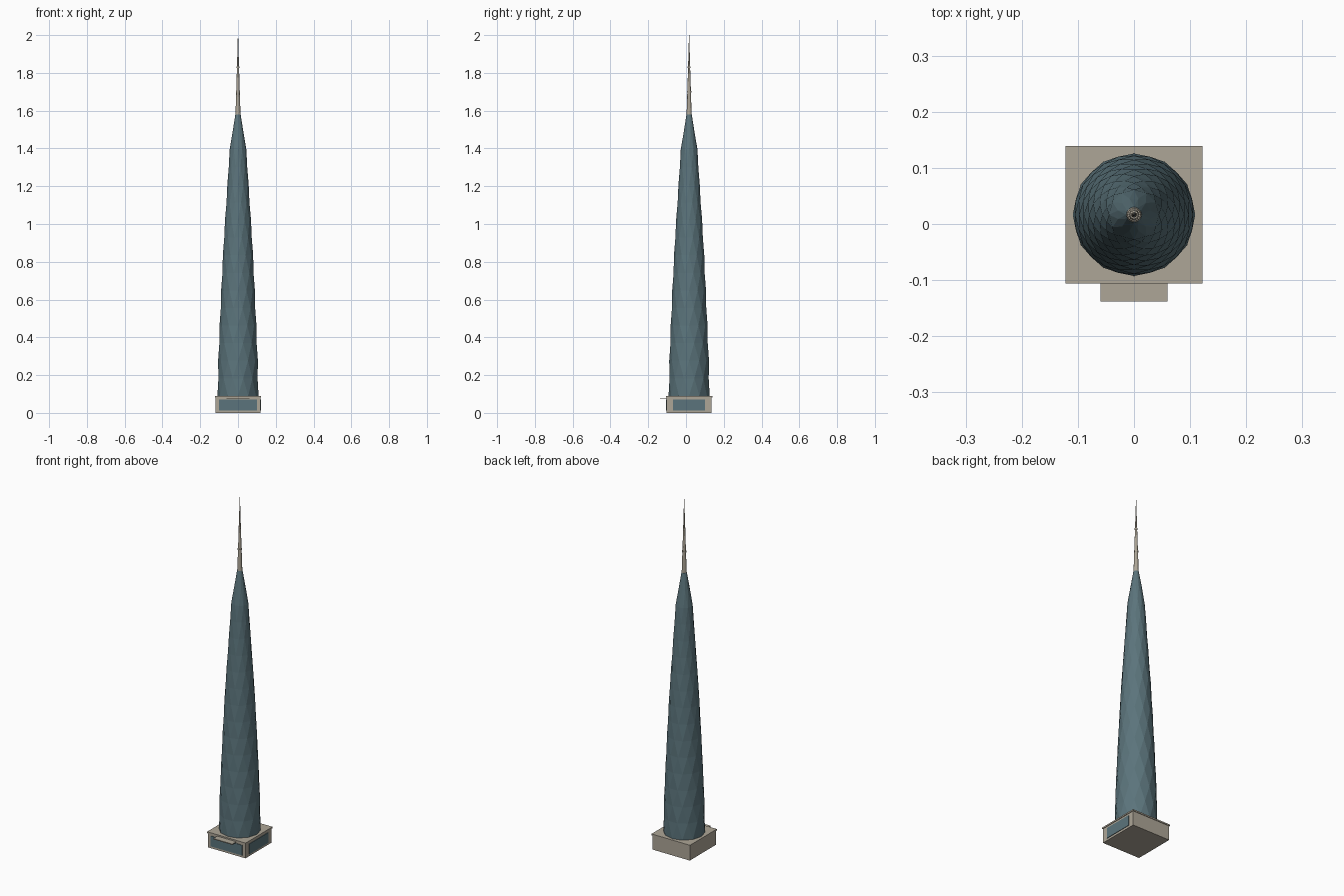
import bpy, bmesh, math

if "Cube" in bpy.data.objects:
    bpy.data.objects.remove(bpy.data.objects["Cube"])

CY = 0.0165  # tower axis in y

def material(name, color):
    m = bpy.data.materials.new(name)
    m.diffuse_color = (*color, 1)
    m.use_nodes = True
    m.node_tree.nodes["Principled BSDF"].inputs["Base Color"].default_value = m.diffuse_color
    return m

stone = material("pale stone", (0.42, 0.38, 0.31))
glass = material("blue grey glass", (0.105, 0.175, 0.2))

def finish(name, bm, mat):
    bmesh.ops.recalc_face_normals(bm, faces=bm.faces[:])
    me = bpy.data.meshes.new(name)
    bm.to_mesh(me)
    bm.free()
    me.materials.append(mat)
    ob = bpy.data.objects.new(name, me)
    bpy.context.collection.objects.link(ob)
    return ob

def box(name, lo, hi, mat):
    bm = bmesh.new()
    bmesh.ops.create_cube(bm, size=1)
    for v in bm.verts:
        v.co = [(a + b) / 2 + c * (b - a) for a, b, c in zip(lo, hi, v.co)]
    return finish(name, bm, mat)

def lathe(name, rings, sides, mat, stagger=False):
    # stacked rings; staggered rings give a diamond pattern of triangles
    bm = bmesh.new()
    loops = []
    for i, (z, r) in enumerate(rings):
        off = 0.5 * (i % 2) if stagger else 0
        loops.append([bm.verts.new((r * math.cos(2 * math.pi * (k + off) / sides),
                                    CY + r * math.sin(2 * math.pi * (k + off) / sides), z))
                      for k in range(sides)])
    for i in range(len(loops) - 1):
        a, b = loops[i], loops[i + 1]
        for k in range(sides):
            n = (k + 1) % sides
            if not stagger:
                bm.faces.new((a[k], a[n], b[n], b[k]))
            elif i % 2 == 0:
                bm.faces.new((a[k], a[n], b[k]))
                bm.faces.new((a[n], b[n], b[k]))
            else:
                bm.faces.new((a[k], a[n], b[n]))
                bm.faces.new((a[k], b[n], b[k]))
    bm.faces.new(loops[0][::-1])
    bm.faces.new(loops[-1])
    return finish(name, bm, mat)

# Podium, roof slab and entrance canopy
box("podium", (-0.119, CY - 0.119, 0), (0.119, CY + 0.119, 0.082), stone)
box("podium_roof", (-0.1225, CY - 0.1225, 0.082), (0.1225, CY + 0.1225, 0.09), stone)
box("entrance_canopy", (-0.06, -0.138, 0.075), (0.06, CY - 0.118, 0.08), stone)

# Lobby glazing on the front and right sides
box("front_glazing", (-0.1, CY - 0.122, 0.012), (0.1, CY - 0.118, 0.071), glass)
box("right_glazing", (0.118, CY - 0.085, 0.012), (0.122, CY + 0.085, 0.071), glass)

# Tapering glass tower
profile = [(0.09, 0.109), (0.3, 0.105), (0.6, 0.092), (0.9, 0.077),
           (1.2, 0.057), (1.4, 0.044), (1.58, 0.014)]

def radius(z):
    for (z0, r0), (z1, r1) in zip(profile, profile[1:]):
        if z <= z1:
            return r0 + (r1 - r0) * (z - z0) / (z1 - z0)
    return profile[-1][1]

LEVELS = 16
zs = [0.09 + (1.58 - 0.09) * i / LEVELS for i in range(LEVELS + 1)]
lathe("glass_tower", [(z, radius(z)) for z in zs], 12, glass, stagger=True)

# Spire with two collars
lathe("spire", [(1.575, 0.0135), (1.7, 0.0095), (1.83, 0.0055), (2.0, 0.0008)], 16, stone)
for name, z, r in (("lower_collar", 1.7, 0.0115), ("upper_collar", 1.83, 0.0075)):
    lathe(name, [(z - 0.004, r), (z + 0.004, r)], 16, stone)
